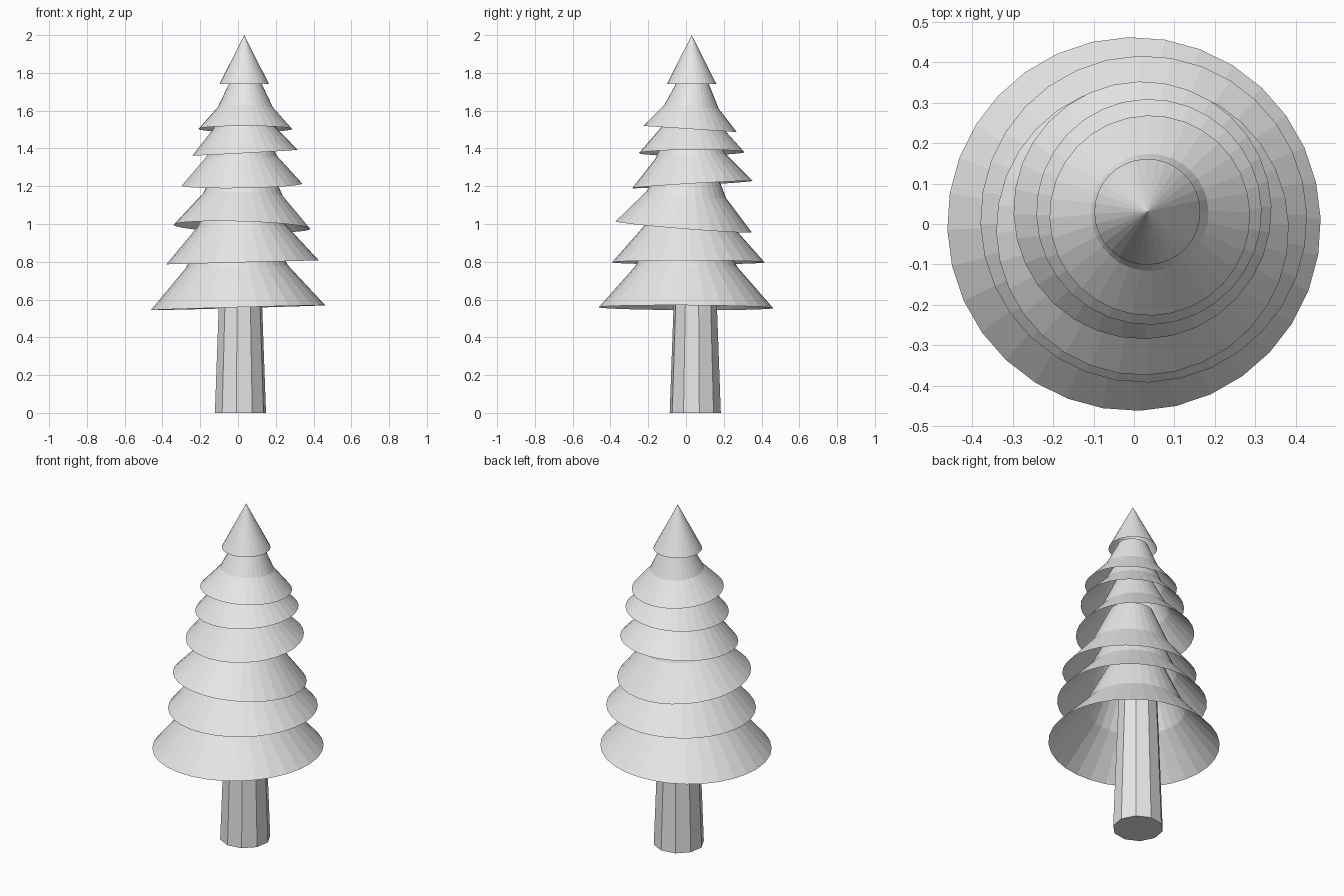
import bpy, bmesh, math
from mathutils import Matrix, Vector

if "Cube" in bpy.data.objects:
    bpy.data.objects.remove(bpy.data.objects["Cube"])

grey = bpy.data.materials.new("plain grey")
grey.diffuse_color = (0.8, 0.8, 0.8, 1)
grey.use_nodes = True
grey.node_tree.nodes["Principled BSDF"].inputs["Base Color"].default_value = grey.diffuse_color


def lathe(name, profile, sides, matrix, turn=0.0, cap_bottom=False):
    """Flat-shaded surface of revolution from (radius, height) points, bottom first."""
    bm = bmesh.new()
    rings = []
    for r, h in profile:
        if r == 0:
            rings.append([bm.verts.new((0, 0, h))] * sides)
            continue
        angles = [turn + 2 * math.pi * i / sides for i in range(sides)]
        rings.append([bm.verts.new((r * math.cos(a), r * math.sin(a), h)) for a in angles])
    for low, high in zip(rings, rings[1:]):
        for i in range(sides):
            j = (i + 1) % sides
            corners = [low[i], low[j], high[j], high[i]]
            bm.faces.new(list(dict.fromkeys(corners)))
    if cap_bottom:
        bm.faces.new(rings[0][::-1])
    bm.transform(matrix)
    mesh = bpy.data.meshes.new(name)
    bm.to_mesh(mesh)
    bm.free()
    mesh.materials.append(grey)
    obj = bpy.data.objects.new(name, mesh)
    bpy.context.collection.objects.link(obj)
    return obj


# Tapered ten-sided trunk
lathe("trunk", [(0.137, 0), (0.115, 0.6), (0.10, 0.95)], 10,
      Matrix.Translation((0.013, 0.049, 0)), math.radians(9), True)

# Flared branch tiers: rim centre, rim radius, rim slope along x and y
tiers = [
    ((0.0, 0.0, 0.557), 0.462, 0.028, -0.005),
    ((0.024, 0.012, 0.797), 0.404, 0.026, 0.0),
    ((0.021, -0.013, 0.985), 0.362, -0.029, -0.08),
    ((0.021, 0.034, 1.209), 0.319, 0.017, 0.06),
    ((0.037, 0.03, 1.378), 0.279, 0.055, 0.01),
    ((0.039, 0.021, 1.503), 0.248, 0.0, -0.066),
]
for n, (centre, r, sx, sy) in enumerate(tiers, 1):
    tilt = Vector((0, 0, 1)).rotation_difference(Vector((-sx, -sy, 1))).to_matrix().to_4x4()
    # Open skirt with a steeper neck tucked under the tier above
    lathe(f"branch_tier_{n}", [(r, 0), (0.585 * r, 0.47 * r), (0.32 * r, 1.03 * r)], 32,
          Matrix.Translation(centre) @ tilt, math.radians(1.7))

# Pointed top
lathe("tree_tip", [(0.131, 0), (0, 0.259)], 32,
      Matrix.Translation((0.033, 0.03, 1.741)), math.radians(1.7))
